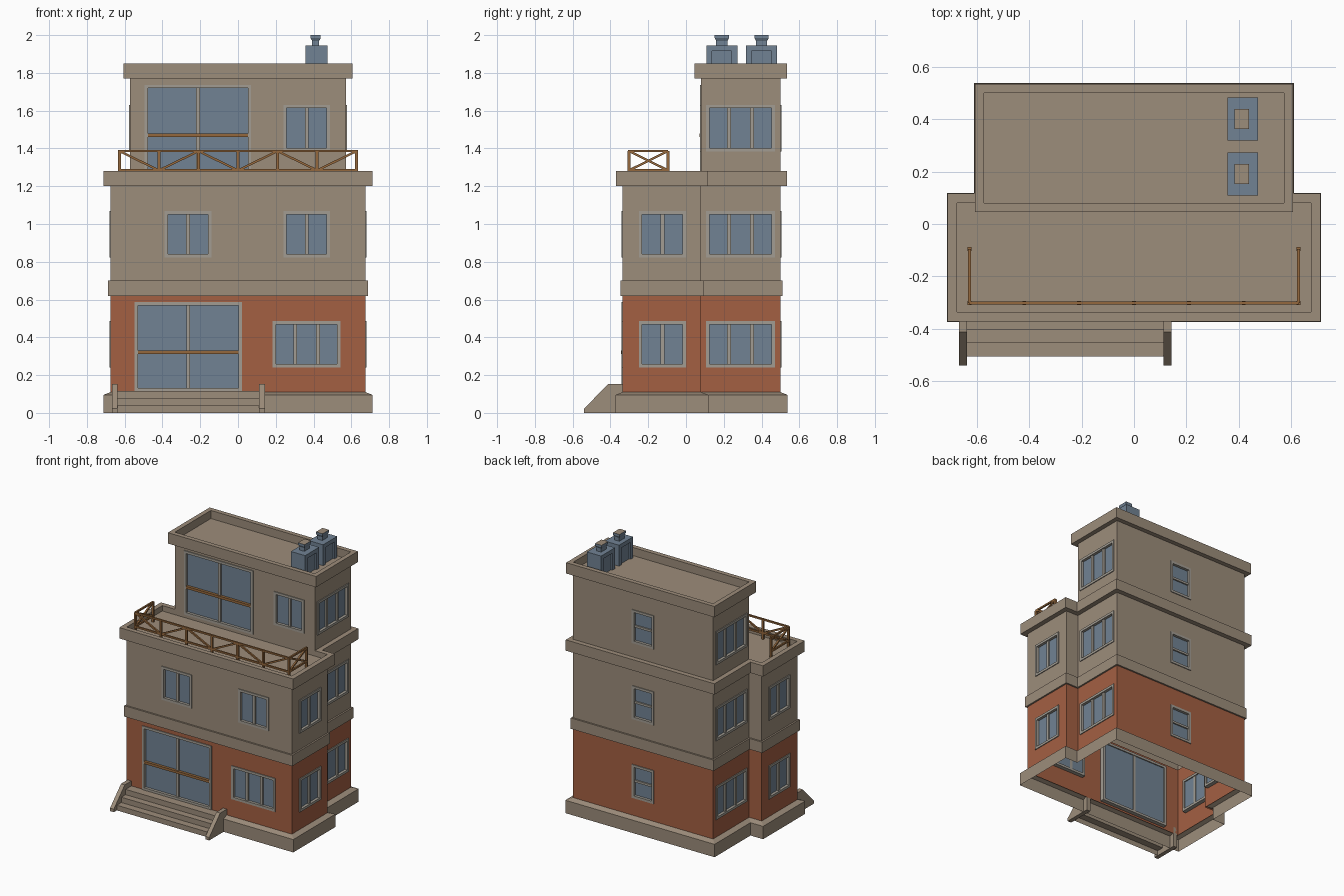
import bpy
from mathutils import Vector, Matrix

if "Cube" in bpy.data.objects:
    bpy.data.objects.remove(bpy.data.objects["Cube"])


def material(name, r, g, b):
    m = bpy.data.materials.new(name)
    m.diffuse_color = (r, g, b, 1)
    m.use_nodes = True
    m.node_tree.nodes["Principled BSDF"].inputs["Base Color"].default_value = m.diffuse_color
    return m


TAN = material("tan plaster", 0.335, 0.266, 0.197)
RED = material("red plaster", 0.37, 0.115, 0.055)
GLASS = material("blue glass", 0.165, 0.225, 0.295)
FRAME = material("grey frame", 0.36, 0.335, 0.29)
WOOD = material("brown wood", 0.30, 0.14, 0.047)


def mesh(name, mat, verts, faces):
    me = bpy.data.meshes.new(name)
    me.from_pydata([tuple(v) for v in verts], [], faces)
    me.materials.append(mat)
    ob = bpy.data.objects.new(name, me)
    bpy.context.collection.objects.link(ob)
    return ob


BOX = [(0, 2, 3, 1), (4, 5, 7, 6), (0, 1, 5, 4), (2, 6, 7, 3), (0, 4, 6, 2), (1, 3, 7, 5)]


def boxes(name, mat, items, mtx=Matrix()):
    """One object from several (x0, x1, y0, y1, z0, z1) boxes."""
    vs, fs = [], []
    for x0, x1, y0, y1, z0, z1 in items:
        n = len(vs)
        vs += [mtx @ Vector((x, y, z)) for z in (z0, z1) for y in (y0, y1) for x in (x0, x1)]
        fs += [tuple(n + i for i in f) for f in BOX]
    return mesh(name, mat, vs, fs)


def beams(name, mat, segs, w):
    """Square bars between pairs of points."""
    vs, fs = [], []
    for a, b in segs:
        a, b = Vector(a), Vector(b)
        q = (b - a).to_track_quat('Z', 'Y')
        n = len(vs)
        vs += [p + q @ Vector((x, y, 0)) for p in (a, b) for y in (-w / 2, w / 2) for x in (-w / 2, w / 2)]
        fs += [tuple(n + i for i in f) for f in BOX]
    return mesh(name, mat, vs, fs)


def loft(name, mat, outline, levels, cap=False):
    """Stack of outlines given as (offset, height)."""
    vs, fs = [], []
    for o, z in levels:
        vs += [(x, y, z) for x, y in outline(o)]
    k = len(outline(0))
    for r in range(len(levels) - 1):
        fs += [(r * k + i, r * k + (i + 1) % k, r * k + k + (i + 1) % k, r * k + k + i) for i in range(k)]
    if cap:
        fs.append(tuple(range(len(vs) - k, len(vs))))
    return mesh(name, mat, vs, fs)


# Footprints: wide front block plus narrower rear block
FX, FY, RX, MY, BY = 0.675, -0.335, 0.572, 0.08, 0.5


def tee(o):
    return [(-FX - o, FY - o), (FX + o, FY - o), (FX + o, MY + o), (RX + o, MY + o),
            (RX + o, BY + o), (-RX - o, BY + o), (-RX - o, MY + o), (-FX - o, MY + o)]


def rear(o):
    return [(-RX - o, MY - o), (RX + o, MY - o), (RX + o, BY + o), (-RX - o, BY + o)]


def front(o):
    return [(-FX - o, FY - o), (FX + o, FY - o), (FX + o, MY + o), (-FX - o, MY + o)]


# Plinth, band, parapets and flat roofs
loft("plinth", TAN, tee, [(0.038, 0), (0.038, 0.095), (0, 0.11)])
loft("floor_band", TAN, tee, [(0, 0.62), (0.012, 0.62), (0.012, 0.7), (0, 0.7)])
loft("terrace_parapet", TAN, tee, [(0, 1.2), (0.036, 1.2), (0.036, 1.28), (0, 1.28), (0, 1.24)])
loft("terrace_floor", TAN, front, [(0, 1.24)], cap=True)
loft("roof_parapet", TAN, rear, [(0, 1.77), (0.034, 1.77), (0.034, 1.85), (0, 1.85), (0, 1.79)])
loft("roof", TAN, rear, [(0, 1.79)], cap=True)


def window(name, mtx, u0, u1, z0, z1, cols, rows, w=0.018):
    """Frame, mullions and glass; local x along wall, y outward."""
    bars = [(u0, u0 + w, -0.03, 0.006, z0, z1), (u1 - w, u1, -0.03, 0.006, z0, z1),
            (u0 + w, u1 - w, -0.03, 0.006, z0, z0 + w), (u0 + w, u1 - w, -0.03, 0.006, z1 - w, z1)]
    for i in range(1, cols):
        c = u0 + (u1 - u0) * i / cols
        bars.append((c - 0.01, c + 0.01, -0.025, -0.002, z0 + w, z1 - w))
    for i in range(1, rows):
        c = z0 + (z1 - z0) * i / rows
        bars.append((u0 + w, u1 - w, -0.025, -0.004, c - 0.008, c + 0.008))
    boxes(name + "_frame", FRAME, bars, mtx)
    boxes(name + "_glass", GLASS, [(u0 + w, u1 - w, -0.022, -0.014, z0 + w, z1 - w)], mtx)
    if z1 - z0 > 0.4:  # door push bar
        zc = z0 + 0.205
        boxes(name + "_bar", WOOD, [(u0 + w, u1 - w, -0.012, 0.008, zc - 0.009, zc + 0.009)], mtx)


def wall(name, mat, ux, uy, d, u0, u1, z0, z1, holes=()):
    """Wall sheet with openings, each filled by a window."""
    mtx = Matrix(((ux, uy, 0, uy * d), (uy, -ux, 0, -ux * d), (0, 0, 1, 0), (0, 0, 0, 1)))
    us = sorted({u0, u1} | {h[i] for h in holes for i in (0, 1)})
    zs = sorted({z0, z1} | {h[i] for h in holes for i in (2, 3)})
    vs = [mtx @ Vector((u, 0, z)) for z in zs for u in us]
    fs, k = [], len(us)
    for j in range(len(zs) - 1):
        for i in range(k - 1):
            cu, cz = (us[i] + us[i + 1]) / 2, (zs[j] + zs[j + 1]) / 2
            if not any(h[0] < cu < h[1] and h[2] < cz < h[3] for h in holes):
                fs.append((j * k + i, j * k + i + 1, j * k + k + i + 1, j * k + k + i))
    mesh(name, mat, vs, fs)
    for n, h in enumerate(holes):
        window(f"{name}_window_{n}", mtx, *h)


# Three storeys of walls and windows
H = 0.247
for s, (z0, z1, wz, mat) in enumerate([(0.1, 0.62, 0.24, RED), (0.7, 1.24, 0.822, TAN), (1.24, 1.79, 1.384, TAN)]):
    t = f"storey_{s + 1}_"
    w = (wz, wz + H)
    wall(t + "back_wall", mat, -1, 0, BY, -RX, RX, z0, z1, [(-0.09, 0.09, *w, 1, 2)])
    wall(t + "right_rear_wall", mat, 0, 1, RX, MY, BY, z0, z1, [(0.107, 0.47, *w, 3, 1)])
    wall(t + "left_rear_wall", mat, 0, -1, RX, -BY, -MY, z0, z1, [(-0.47, -0.107, *w, 3, 1)])
    right_win = (0.24, 0.487, *w, 2, 1)
    if s == 2:
        wall(t + "front_wall", mat, 1, 0, -MY, -RX, RX, z0, z1, [(-0.495, 0.07, 1.265, 1.737, 2, 1), right_win])
        continue
    holes = [(-0.547, 0.02, 0.115, 0.587, 2, 1), (0.183, 0.543, *w, 3, 1)] if s == 0 else \
            [(-0.388, -0.14, *w, 2, 1), right_win]
    wall(t + "front_wall", mat, 1, 0, -FY, -FX, FX, z0, z1, holes)
    wall(t + "right_front_wall", mat, 0, 1, FX, FY, MY, z0, z1, [(-0.25, 0.0, *w, 2, 1)])
    wall(t + "left_front_wall", mat, 0, -1, FX, -MY, -FY, z0, z1, [(0.0, 0.25, *w, 2, 1)])
    wall(t + "right_shoulder", mat, -1, 0, MY, -FX, -RX, z0, z1)
    wall(t + "left_shoulder", mat, -1, 0, MY, RX, FX, z0, z1)

# Entrance steps, open underneath, and sloped side walls
prof = [(-0.505, 0), (-0.505, 0.038), (-0.452, 0.038), (-0.452, 0.077), (-0.402, 0.077), (-0.402, 0.116), (FY, 0.116)]
mesh("entrance_steps", TAN, [(x, y, z) for y, z in prof for x in (-0.64, 0.115)],
     [(2 * i, 2 * i + 1, 2 * i + 3, 2 * i + 2) for i in range(len(prof) - 1)])
side = [(-0.54, 0), (FY, 0), (FY, 0.153), (-0.412, 0.153), (-0.54, 0.022)]
for nm, x0, x1 in (("left", -0.668, -0.637), ("right", 0.112, 0.143)):
    mesh(nm + "_step_wall", TAN, [(x, y, z) for x in (x0, x1) for y, z in side],
         [(4, 3, 2, 1, 0), (5, 6, 7, 8, 9)] + [(i, (i + 1) % 5, (i + 1) % 5 + 5, i + 5) for i in range(5)])

# Terrace railing: zigzag front, crossed ends
X, Y0, Y1, ZB, ZT = 0.628, -0.302, -0.095, 1.284, 1.386
posts, rails, braces = [], [], []
xs = [-X + 2 * X * i / 6 for i in range(7)]
for x in xs:
    posts.append(((x, Y0, 1.24), (x, Y0, ZT)))
for i in range(6):
    za, zb = (ZT, ZB) if i % 2 == 0 else (ZB, ZT)
    braces.append(((xs[i], Y0, za), (xs[i + 1], Y0, zb)))
rails += [((-X, Y0, z), (X, Y0, z)) for z in (ZT, ZB)]
for x in (-X, X):
    posts.append(((x, Y1, 1.24), (x, Y1, ZT)))
    rails += [((x, Y0, z), (x, Y1, z)) for z in (ZT, ZB)]
    braces += [((x, Y0, ZB), (x, Y1, ZT)), ((x, Y0, ZT), (x, Y1, ZB))]
beams("railing_posts", WOOD, posts, 0.015)
beams("railing_rails", WOOD, rails, 0.012)
beams("railing_braces", WOOD, braces, 0.012)

# Roof vents: box with recessed side panels and flared cap
for n, cy in enumerate((0.19, 0.4)):
    x0, x1, y0, y1 = 0.357, 0.473, cy - 0.082, cy + 0.082
    t = f"vent_{n + 1}_"
    parts = [(x0 + 0.012, x1 - 0.012, y0, y1, 1.79, 1.945)]
    for a, b in ((x0, x0 + 0.012), (x1 - 0.012, x1)):
        parts += [(a, b, y0, y0 + 0.03, 1.79, 1.945), (a, b, y1 - 0.03, y1, 1.79, 1.945),
                  (a, b, y0 + 0.03, y1 - 0.03, 1.915, 1.945)]
    boxes(t + "box", GLASS, parts)

    def cap(o, cy=cy):
        return [(0.411 + sx * (0.019 + o), cy + sy * (0.03 + o)) for sx, sy in ((-1, -1), (1, -1), (1, 1), (-1, 1))]

    loft(t + "neck", GLASS, cap, [(0, 1.945), (0, 1.97), (0.008, 1.985), (0.008, 2.0)])
    loft(t + "cap_top", TAN, cap, [(0.008, 2.0)], cap=True)
